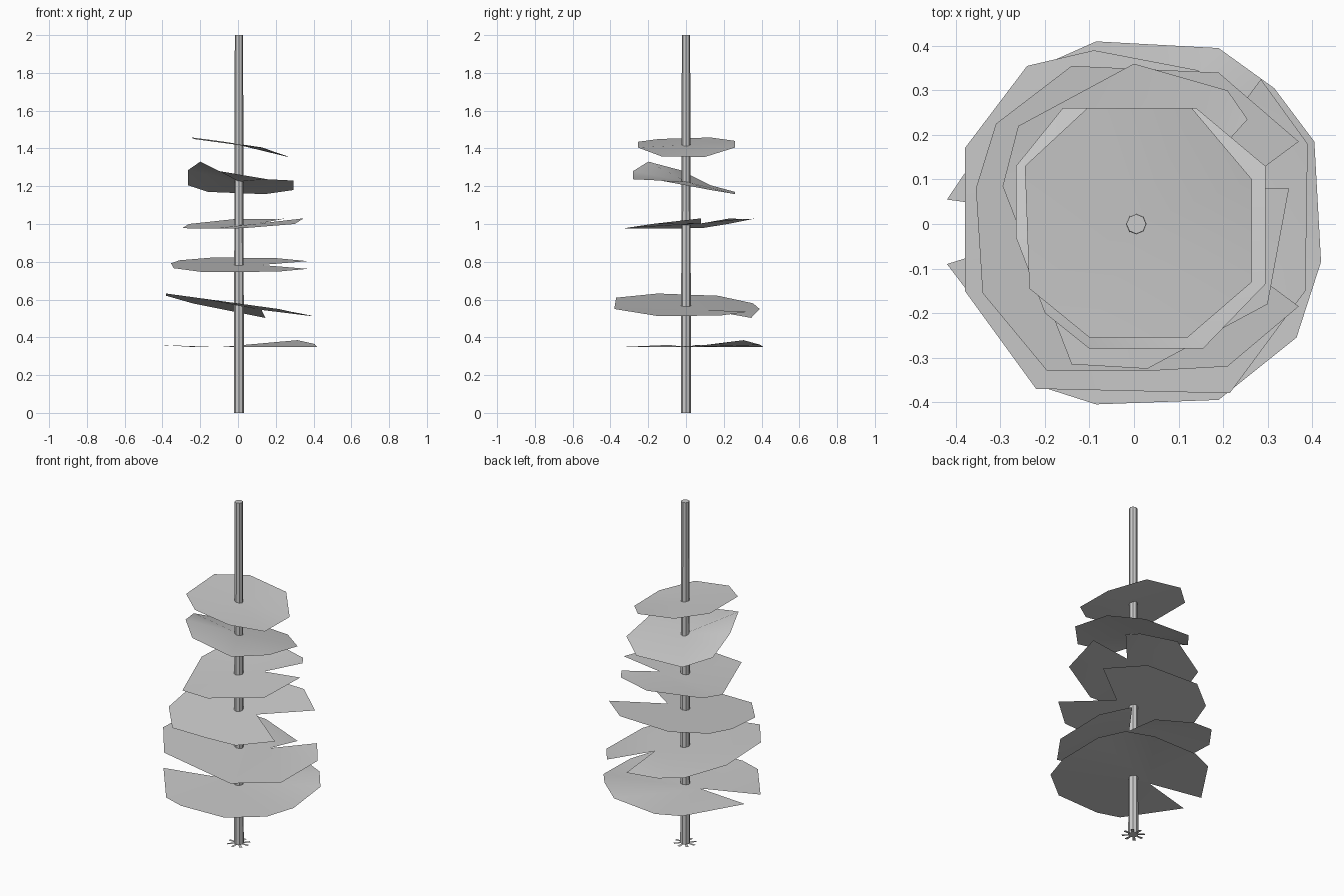
import bpy, bmesh
from math import sin, cos, pi

CX = 0.005  # pole axis


def finish(name, bm, smooth=False):
    me = bpy.data.meshes.new(name)
    bm.to_mesh(me)
    bm.free()
    ob = bpy.data.objects.new(name, me)
    bpy.context.collection.objects.link(ob)
    if smooth:
        for p in me.polygons:
            p.use_smooth = True
    return ob


def leaf(name, rim, hub, z0, sx=0.0, sy=0.0, notched=True):
    """Thin leaf: fan from the hub. Rim points are (x, y[, z]); missing z lies on the tilted plane."""
    bm = bmesh.new()

    def vert(p):
        z = p[2] if len(p) > 2 else z0 + sx * p[0] + sy * p[1]
        return bm.verts.new((p[0], p[1], z))

    c = vert(hub)
    ring = [vert(p) for p in rim]
    for i in range(len(ring) - (1 if notched else 0)):
        bm.faces.new((c, ring[i], ring[(i + 1) % len(ring)]))
    bmesh.ops.recalc_face_normals(bm, faces=bm.faces)
    if sum(f.normal.z for f in bm.faces) < 0:
        bmesh.ops.reverse_faces(bm, faces=bm.faces)
    return finish(name, bm, True)


# leaves, bottom to top; notch lies between the last and first rim point
leaf("leaf_1", [(-.42, .055, .36), (-.22, .35), (-.085, .41), (.19, .395, .36),
                (.315, .305, .385), (.405, .185, .365), (.42, -.085), (.365, -.255),
                (.19, -.395), (-.085, -.405), (-.21, -.365), (-.42, -.09, .36)],
     (-.1, .01), .348)
leaf("leaf_2", [(.145, .345, .503), (-.09, .39, .55), (-.24, .355, .58), (-.38, .17, .62),
                (-.38, -.15, .632), (-.22, -.37, .61), (.215, -.38, .55),
                (.385, -.15, .513), (.39, .18, .515), (.285, .325, .535)],
     (.125, .11, .545), .57)
leaf("leaf_3", [(.37, .185), (.19, .34), (-.14, .355), (-.31, .225), (-.355, .08),
                (-.34, -.155), (-.195, -.33), (.03, -.33), (.21, -.32), (.37, -.185)],
     (.12, 0), .783, 0, .11)
leaf("leaf_4", [(.255, .235, 1.03), (.21, .3, 1.025), (0, .36, 1.028), (-.26, .22, 1.0),
                (-.295, .085, .978), (-.14, -.315, .975), (.03, -.325, .978),
                (.3, -.18, 1.0), (.348, .08, 1.03)],
     (.115, .08, 1.003), 1.0)
leaf("leaf_5", [(.295, .13, 1.18), (.14, .26, 1.158), (-.16, .26, 1.17), (-.265, .13, 1.205),
                (-.265, -.03, 1.285), (-.2, -.2, 1.33), (-.1, -.28, 1.28),
                (.155, -.28, 1.237), (.295, -.135, 1.23)],
     (CX, 0, 1.225), 1.23, notched=False)
leaf("leaf_6", [(-.105, .26, 1.44), (.13, .26, 1.405), (.265, .1, 1.355), (.265, -.13, 1.358),
                (.12, -.255, 1.405), (-.1, -.255, 1.435), (-.235, -.145, 1.45),
                (-.245, .13, 1.458)],
     (CX, 0, 1.418), 1.41, notched=False)

# tapered eight-sided stem
bm = bmesh.new()
bmesh.ops.create_cone(bm, cap_ends=True, segments=8, radius1=.027, radius2=.022, depth=2)
bmesh.ops.translate(bm, verts=bm.verts, vec=(CX, 0, 1))
finish("stem", bm)

# small flat root rosette on the ground
bm = bmesh.new()
for i in range(8):
    a = 2 * pi * i / 8
    pts = [(.02, -.3), (.062, -.14), (.062, .14), (.02, .3)]
    bm.faces.new([bm.verts.new((CX + r * cos(a + d), r * sin(a + d), .001)) for r, d in pts])
finish("root_rosette", bm)
